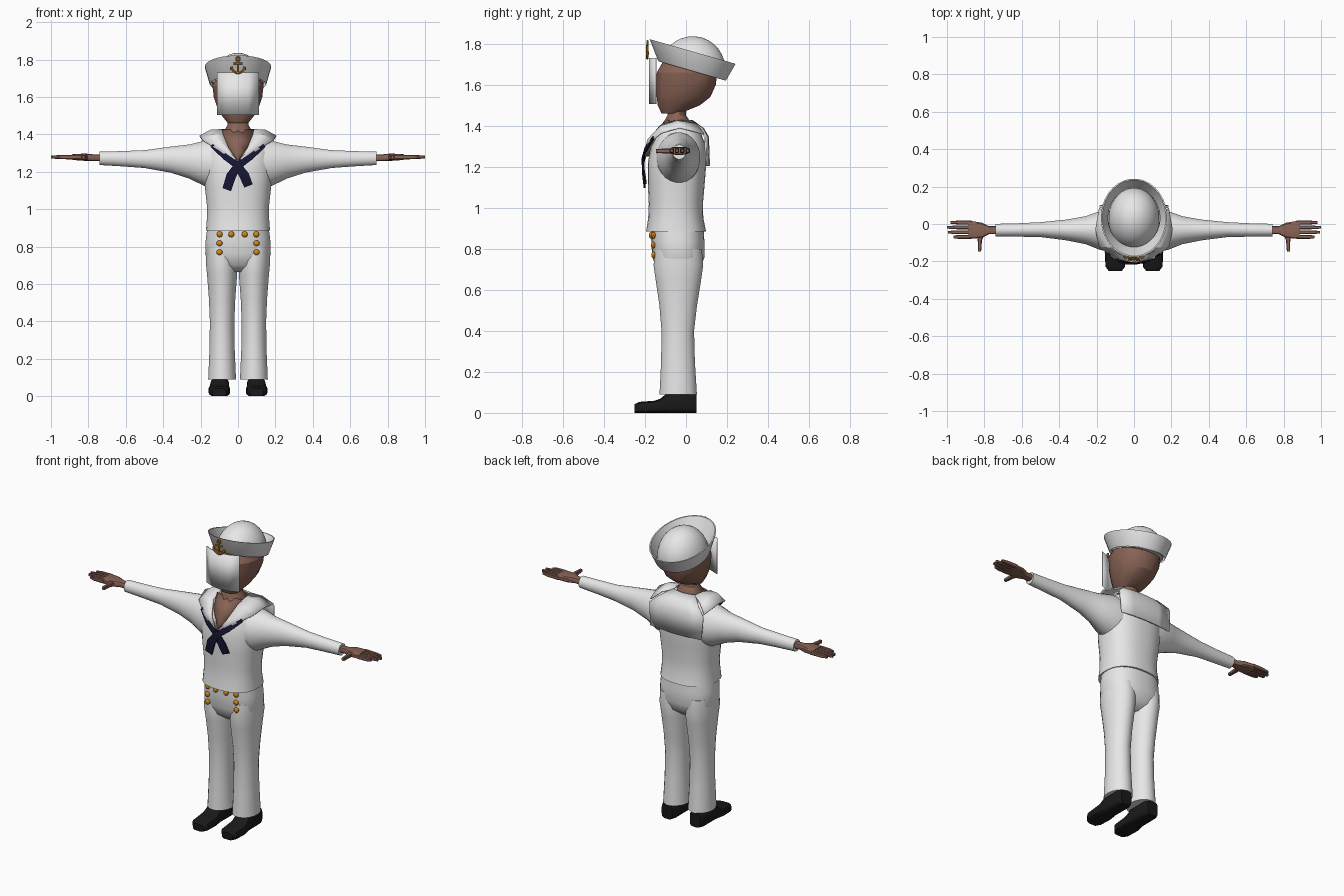
import bpy, bmesh, math
from mathutils import Matrix, Vector

if "Cube" in bpy.data.objects:
    bpy.data.objects.remove(bpy.data.objects["Cube"])


def material(name, rgb):
    m = bpy.data.materials.new(name)
    m.diffuse_color = (*rgb, 1)
    m.use_nodes = True
    m.node_tree.nodes["Principled BSDF"].inputs["Base Color"].default_value = m.diffuse_color
    return m


WHITE = material("white_cloth", (0.8, 0.8, 0.8))
SKIN = material("brown_skin", (0.25, 0.125, 0.09))
NAVY = material("navy", (0.008, 0.008, 0.035))
BLACK = material("black_leather", (0.01, 0.01, 0.01))
GOLD = material("gold", (0.62, 0.25, 0.01))


def finish(name, bm, mat, angle=40, mirror=False, thick=0):
    bmesh.ops.recalc_face_normals(bm, faces=bm.faces)
    me = bpy.data.meshes.new(name)
    bm.to_mesh(me)
    bm.free()
    me.materials.append(mat)
    ob = bpy.data.objects.new(name, me)
    bpy.context.collection.objects.link(ob)
    bpy.ops.object.select_all(action="DESELECT")
    bpy.context.view_layer.objects.active = ob
    ob.select_set(True)
    if angle:
        bpy.ops.object.shade_smooth_by_angle(angle=math.radians(angle))
    if thick:
        s = ob.modifiers.new("thickness", "SOLIDIFY")
        s.thickness, s.offset = thick, 0
    if mirror:
        ob.modifiers.new("mirror", "MIRROR")
    return ob


def ring(axis, pos, a, ra, b, rb, n=24, e=2.0):
    """Superellipse cross-section perpendicular to an axis."""
    pts = []
    for i in range(n):
        t = 2 * math.pi * (i + 0.5) / n
        c, s = math.cos(t), math.sin(t)
        u = a + ra * math.copysign(abs(c) ** (2 / e), c)
        v = b + rb * math.copysign(abs(s) ** (2 / e), s)
        pts.append({"x": (pos, u, v), "y": (u, pos, v), "z": (u, v, pos)}[axis])
    return pts


def skin_rows(bm, rows, closed=True, caps=True):
    vs = [[bm.verts.new(p) for p in r] for r in rows]
    n = len(vs[0])
    for r0, r1 in zip(vs, vs[1:]):
        for i in range(n if closed else n - 1):
            j = (i + 1) % n
            bm.faces.new((r0[i], r0[j], r1[j], r1[i]))
    if caps and closed:
        bm.faces.new(vs[0])
        bm.faces.new(vs[-1])


def loft(name, axis, sections, mat, n=24, e=2.0, **kw):
    bm = bmesh.new()
    skin_rows(bm, [ring(axis, *s, n=n, e=e) for s in sections])
    return finish(name, bm, mat, **kw)


def sheet(name, rows, mat, **kw):
    bm = bmesh.new()
    skin_rows(bm, rows, closed=False)
    return finish(name, bm, mat, **kw)


# Shirt body: z, half width, front y, back y
torso = [(.885, .172, -.195, .098), (.95, .167, -.185, .085), (1.02, .167, -.182, .083),
         (1.12, .178, -.187, .092), (1.22, .185, -.187, .1), (1.30, .185, -.17, .098),
         (1.36, .16, -.14, .075), (1.405, .1, -.09, .03)]
loft("shirt_body", "z", [(z, 0, r, (f + b) / 2, (b - f) / 2) for z, r, f, b in torso],
     WHITE, n=32, e=2.4, angle=60)

# Sleeves
loft("sleeves", "x", [(.10, -.04, .11, 1.24, .13), (.18, -.035, .105, 1.245, .122),
                      (.26, -.033, .075, 1.255, .092), (.36, -.032, .056, 1.265, .07),
                      (.50, -.03, .04, 1.268, .048), (.62, -.032, .036, 1.27, .041),
                      (.74, -.033, .034, 1.272, .036)], WHITE, mirror=True, angle=60)

# Trousers: hips and legs
loft("trouser_hips", "z", [(.90, 0, .165, -.042, .128), (.84, 0, .173, -.04, .13),
                           (.76, 0, .176, -.037, .128), (.70, 0, .15, -.037, .105),
                           (.665, 0, .08, -.037, .06)], WHITE, n=32, e=2.4, angle=60)
loft("trouser_legs", "z", [(.80, .092, .08, -.037, .115), (.72, .088, .085, -.037, .122),
                           (.65, .085, .081, -.037, .112), (.52, .085, .071, -.038, .092),
                           (.40, .085, .066, -.04, .08), (.25, .085, .068, -.039, .083),
                           (.09, .085, .075, -.038, .092)], WHITE, mirror=True, angle=60)

# Shoes
shoe = [(-.25, .1, .036, .043), (-.228, .1, .053, .054), (-.15, .1, .057, .06),
        (-.125, .099, .053, .07), (-.095, .098, .05, .095), (.02, .097, .05, .095),
        (.05, .097, .036, .09)]
loft("shoes", "y", [(y, x, r, h / 2, h / 2) for y, x, r, h in shoe], BLACK,
     n=16, e=4, mirror=True, angle=30)

# Hands: palm, fingers, thumb
loft("palms", "x", [(.72, -.033, .022, 1.275, .019), (.775, -.033, .022, 1.276, .018),
                    (.815, -.034, .042, 1.278, .02), (.885, -.03, .05, 1.279, .016)],
     SKIN, n=12, e=3.5, mirror=True, angle=30)
for i, (y, tip) in enumerate([(.008, .98), (-.018, 1.0), (-.044, .995), (-.069, .965)]):
    loft(f"finger_{i + 1}", "x", [(.87, y, .011, 1.279, .013), (.94, y, .011, 1.279, .012),
                                  (tip, y, .007, 1.279, .008)],
         SKIN, n=8, e=4, mirror=True, angle=30)
loft("thumbs", "y", [(-.05, .815, .02, 1.277, .016), (-.085, .824, .012, 1.277, .013),
                     (-.147, .826, .009, 1.277, .01)], SKIN, n=8, e=4, mirror=True, angle=30)

# Neck and open chest
loft("neck", "z", [(1.36, 0, .085, -.05, .085), (1.415, 0, .08, -.043, .07),
                   (1.45, 0, .058, -.045, .047), (1.52, 0, .055, -.045, .045)],
     SKIN, n=12, angle=30)
sheet("open_chest", [[(-w, y + .02, z), (0, y, z), (w, y + .02, z)] for w, y, z in
                     [(.085, -.1, 1.425), (.07, -.158, 1.36), (.04, -.182, 1.30),
                      (.01, -.196, 1.25)]], SKIN, angle=40, thick=.006)

# Head
loft("head", "z", [(1.46, 0, .055, -.075, .045), (1.50, 0, .088, -.035, .105),
                   (1.54, 0, .112, -.012, .133), (1.60, 0, .132, 0, .148),
                   (1.66, 0, .139, .005, .15), (1.72, 0, .115, .015, .125)],
     SKIN, n=16, e=2.2, angle=25)

# Face plate, gently bowed
sheet("face_plate", [[(.112 * t, -.178 + .033 * t * t, z) for t in (-1, -.5, 0, .5, 1)]
                     for z in (1.505, 1.73)], WHITE, angle=30, thick=.004)

# Cap: tilted crown and flared brim
tilt = Matrix.Translation((0, .03, 1.667)) @ Matrix.Rotation(-.28, 4, "X")


def tilted(rows):
    return [[tilt @ Vector(p) for p in r] for r in rows]


bm = bmesh.new()
crown = []
for k in range(9):
    a = k / 8 * math.pi / 2 * .97
    crown.append(ring("z", .17 * math.sin(a), 0, .137 * math.cos(a), 0, .163 * math.cos(a), n=32))
skin_rows(bm, tilted(crown))
finish("cap_crown", bm, WHITE, angle=50)
bm = bmesh.new()
skin_rows(bm, tilted([ring("z", 0, 0, .148, 0, .17, n=32), ring("z", .005, 0, .152, -.002, .175, n=32),
                      ring("z", .092, 0, .178, -.024, .219, n=32),
                      ring("z", .092, 0, .171, -.024, .212, n=32),
                      ring("z", .01, 0, .139, 0, .163, n=32)]), caps=False)
finish("cap_brim", bm, WHITE, angle=40)

# Collar: lapels over the shoulders, then a square back flap
lapel = [((.004, -.203, 1.262), (.02, -.2, 1.25)), ((.05, -.185, 1.325), (.105, -.182, 1.315)),
         ((.08, -.125, 1.40), (.185, -.12, 1.365)), ((.085, -.05, 1.425), (.205, -.03, 1.39)),
         ((.075, .02, 1.425), (.185, .085, 1.36))]
sheet("collar_lapels", [[a, [(p + q) / 2 + (.014 if k == 2 else 0)
                             for k, (p, q) in enumerate(zip(a, b))], b] for a, b in lapel],
      WHITE, mirror=True, angle=30, thick=.008)
sheet("collar_back_flap", [[(w * t, y - .015 * t * t, z) for t in (-1, -.5, 0, .5, 1)]
                           for w, y, z in [(.075, .03, 1.425), (.14, .085, 1.385),
                                           (.185, .108, 1.345), (.175, .113, 1.205)]],
      WHITE, angle=30, thick=.008)

# Neckerchief: two crossing bands, narrow at the collar and wide at the tails
for side, name, dy, end in ((1, "left", 0, (.056, 1.125)), (-1, "right", -.005, (-.06, 1.105))):
    path = [(-.14 * side, -.155, 1.34, .010), (-.07 * side, -.193, 1.282, .016),
            (0, -.207, 1.232, .02), (end[0] * .6, -.206, 1.18, .026),
            (end[0], -.197, end[1], .024)]
    rows = []
    for k, (x, y, z, w) in enumerate(path):
        nx, nz = ((.6 * side, .8) if k < 2 else (.8 * side, .6) if k == 2 else (.93 * side, .36))
        rows.append([(x - nx * w, y + dy, z - nz * w), (x + nx * w, y + dy, z + nz * w)])
    sheet(f"neckerchief_{name}", rows, NAVY, angle=0, thick=.008)

# Trouser buttons
bm = bmesh.new()
for x, y, z in ((.036, -.17, .866), (.098, -.158, .866), (.099, -.16, .818), (.099, -.158, .77)):
    bmesh.ops.create_uvsphere(bm, u_segments=12, v_segments=8, radius=.016,
                              matrix=Matrix.Translation((x, y, z)) @ Matrix.Diagonal((1, .7, 1, 1)))
finish("buttons", bm, GOLD, mirror=True)


# Cap badge: ring, shank, stock and curved arms
def tube(bm, pts, r):
    skin = []
    for i, p in enumerate(pts):
        d = (Vector(pts[min(i + 1, len(pts) - 1)]) - Vector(pts[max(i - 1, 0)])).normalized()
        side = Vector((-d.z, 0, d.x))
        skin.append([Vector(p) + r * (math.cos(a) * side + Vector((0, math.sin(a), 0)))
                     for a in (k * math.pi / 4 for k in range(8))])
    skin_rows(bm, skin)


bm = bmesh.new()
Y = -.188
arc = [(.034 * math.sin(a), Y, 1.763 - .034 * math.cos(a))
       for a in (math.radians(d) for d in range(-75, 76, 15))]
eye = [(.01 * math.sin(a), Y, 1.803 + .01 * math.cos(a))
       for a in (k * math.pi / 6 for k in range(13))]
tube(bm, arc, .006)
tube(bm, eye, .005)
tube(bm, [(0, Y, 1.725), (0, Y, 1.795)], .006)
tube(bm, [(-.024, Y, 1.78), (.024, Y, 1.78)], .005)
for s in (-1, 1):
    tube(bm, [(.034 * s, Y, 1.745), (.036 * s, Y, 1.762)], .008)
finish("anchor_badge", bm, GOLD)
